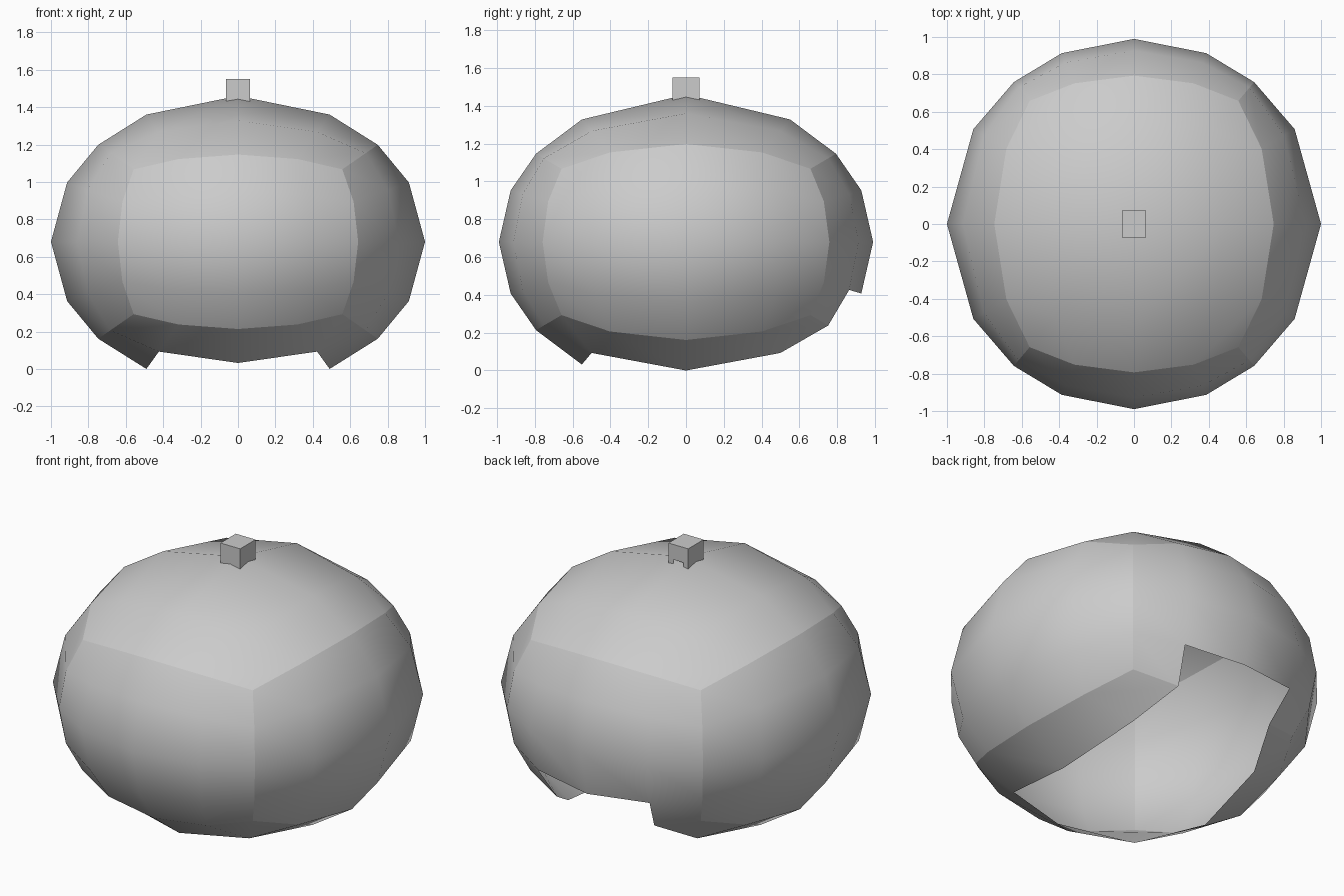
import bpy, bmesh
from mathutils import Vector

if "Cube" in bpy.data.objects:
    bpy.data.objects.remove(bpy.data.objects["Cube"])


def panel_block(name, half, centre, radii=None):
    """Box with a 4x4 grid per side and an opening low at the back.
    When radii are given, the box is pushed out to an ellipsoid."""
    bm = bmesh.new()
    bmesh.ops.create_cube(bm, size=2)
    bmesh.ops.subdivide_edges(bm, edges=bm.edges[:], cuts=3, use_grid_fill=True)

    # keep the six sides as separately shaded patches
    for e in bm.edges:
        m = (e.verts[0].co + e.verts[1].co) / 2
        if sum(abs(c) > 0.99 for c in m) == 2:
            e.smooth = False

    # opening: middle columns of the underside, running up the back
    hole = []
    for f in bm.faces:
        c = f.calc_center_median()
        f.smooth = radii is not None
        under = c.z < -0.99 and c.y > -0.5
        back = c.y > 0.99 and c.z < -0.5
        if abs(c.x) < 0.5 and (under or back):
            hole.append(f)
    bmesh.ops.delete(bm, geom=hole, context='FACES')

    for v in bm.verts:
        p = v.co * Vector(half)
        if radii:
            p = p.normalized() * Vector(radii)
        v.co = p + Vector(centre)

    mesh = bpy.data.meshes.new(name)
    bm.to_mesh(mesh)
    bm.free()
    obj = bpy.data.objects.new(name, mesh)
    bpy.context.collection.objects.link(obj)
    return obj


# rounded hollow shell
panel_block("shell", (1.124, 1.34, 1.0), (0, 0, 0.68), (1.0, 0.99, 0.78))
# small knob on the crown
panel_block("top_knob", (0.065, 0.072, 0.06), (0, 0, 1.49))
